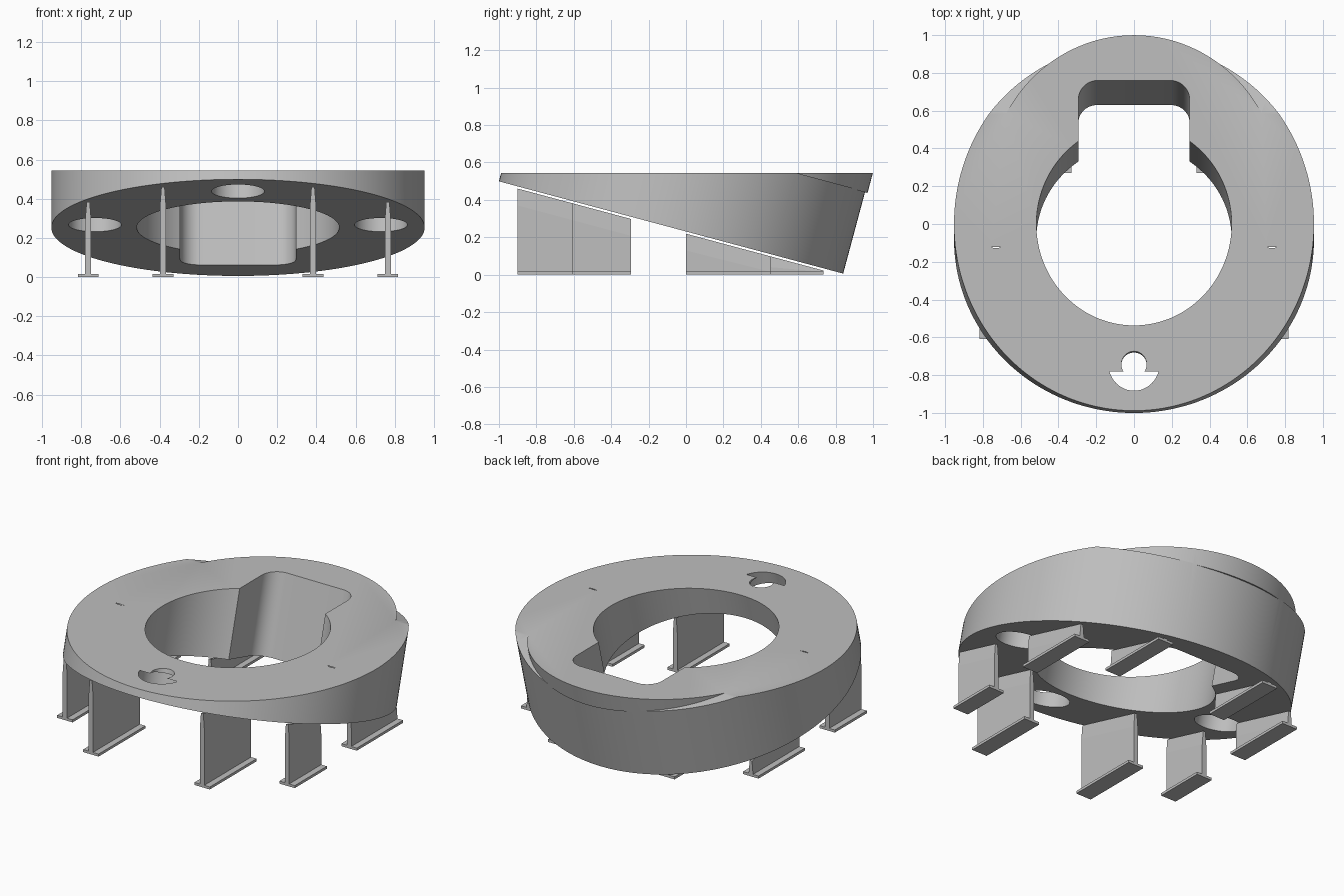
import bpy, bmesh, math
from mathutils import Matrix, Vector

cube = bpy.data.objects.get("Cube")
if cube:
    bpy.data.objects.remove(cube, do_unlink=True)

TILT = math.radians(15)
BASE = Vector((0, -0.08, 0.2525))        # centre of the sloping underside
FRAME = Matrix.Translation(BASE) @ Matrix.Rotation(-TILT, 4, 'X')
TOP = 0.545

grey = bpy.data.materials.new("plain_grey")
grey.use_nodes = True
grey.diffuse_color = (0.52, 0.52, 0.52, 1)
grey.node_tree.nodes["Principled BSDF"].inputs["Base Color"].default_value = (0.52, 0.52, 0.52, 1)


def prism(name, outline, low, high, matrix):
    """Extrude a closed 2D outline from low to high, then place it."""
    bm = bmesh.new()
    face = bm.faces.new([bm.verts.new((x, y, low)) for x, y in outline])
    ext = bmesh.ops.extrude_face_region(bm, geom=[face])
    verts = [v for v in ext["geom"] if isinstance(v, bmesh.types.BMVert)]
    bmesh.ops.translate(bm, vec=(0, 0, high - low), verts=verts)
    bmesh.ops.recalc_face_normals(bm, faces=bm.faces[:])
    bm.transform(matrix)
    mesh = bpy.data.meshes.new(name)
    bm.to_mesh(mesh)
    bm.free()
    mesh.materials.append(grey)
    obj = bpy.data.objects.new(name, mesh)
    bpy.context.collection.objects.link(obj)
    return obj


def arc(x, y, r, start=0, sweep=360, n=128):
    closed = sweep == 360
    count = n if closed else n + 1
    angles = [math.radians(start + sweep * i / n) for i in range(count)]
    return [(x + r * math.cos(a), y + r * math.sin(a)) for a in angles]


def combine(target, tool, operation):
    """Bake one boolean into the target and discard the tool."""
    mod = target.modifiers.new("cut", 'BOOLEAN')
    mod.operation = operation
    mod.solver = 'EXACT'
    mod.object = tool
    bpy.context.view_layer.update()
    deps = bpy.context.evaluated_depsgraph_get()
    mesh = bpy.data.meshes.new_from_object(target.evaluated_get(deps))
    target.modifiers.clear()
    target.data = mesh
    bpy.data.objects.remove(tool, do_unlink=True)


# Tilted ring body with a smaller raised disc at the back
ring = prism("wedge_ring", arc(0, 0, 0.953, n=160), 0, 0.455, FRAME)
combine(ring, prism("raised_disc", arc(0, 0.195, 0.772, n=160), 0.45, 0.8, FRAME), 'UNION')

# Level top
square = [(-2, -2), (2, -2), (2, 2), (-2, 2)]
combine(ring, prism("top_cutter", square, TOP, 2, Matrix()), 'DIFFERENCE')

# Centre opening and the rounded slot behind it
combine(ring, prism("opening_cutter", arc(0, 0, 0.517), -0.2, 1, FRAME), 'DIFFERENCE')
slot = ([(-0.295, 0.2), (0.295, 0.2)] + arc(0.195, 0.635, 0.1, 0, 90, 12)
        + arc(-0.195, 0.635, 0.1, 90, 90, 12))
combine(ring, prism("slot_cutter", slot, -0.2, 1, FRAME), 'DIFFERENCE')

# Stepped screw holes from below
for x, y in ((0, -0.716), (0.73, -0.055), (-0.73, -0.055)):
    for radius, depth in ((0.135, 0.101), (0.067, 0.272)):
        cutter = prism("hole_cutter", arc(x, y, radius, n=64), -0.2, depth, FRAME)
        combine(ring, cutter, 'DIFFERENCE')

bpy.ops.object.select_all(action='DESELECT')
ring.select_set(True)
bpy.context.view_layer.objects.active = ring
bpy.ops.object.shade_smooth_by_angle(angle=math.radians(30))


# Support fins: flat foot and a web that narrows towards its sloping top
def support(name, x, y0, y1):
    bm = bmesh.new()

    def under(y):
        return BASE.z - (y - BASE.y) * math.tan(TILT) - 0.012

    def loft(section):
        ends = [[bm.verts.new((x + dx, y, z)) for dx, z in section(y)] for y in (y0, y1)]
        bm.faces.new(ends[0])
        bm.faces.new(ends[1][::-1])
        n = len(ends[0])
        for i in range(n):
            j = (i + 1) % n
            bm.faces.new((ends[0][i], ends[1][i], ends[1][j], ends[0][j]))

    def foot(y):
        return [(-0.053, 0), (0.053, 0), (0.053, 0.016), (-0.053, 0.016)]

    def web(y):
        top = under(y)
        shoulder = max(top - 0.09, 0.015)
        return [(-0.015, 0.01), (0.015, 0.01), (0.015, shoulder), (0.008, top),
                (-0.008, top), (-0.015, shoulder)]

    loft(foot)
    loft(web)
    bmesh.ops.recalc_face_normals(bm, faces=bm.faces[:])
    mesh = bpy.data.meshes.new(name)
    bm.to_mesh(mesh)
    bm.free()
    mesh.materials.append(grey)
    bpy.context.collection.objects.link(bpy.data.objects.new(name, mesh))


for side, sign in (("left", 1), ("right", -1)):
    support(f"front_inner_support_{side}", sign * 0.383, -0.9, -0.44)
    support(f"front_outer_support_{side}", sign * 0.765, -0.61, -0.295)
    support(f"back_outer_support_{side}", sign * 0.765, 0, 0.455)
    support(f"back_inner_support_{side}", sign * 0.383, 0.27, 0.735)
